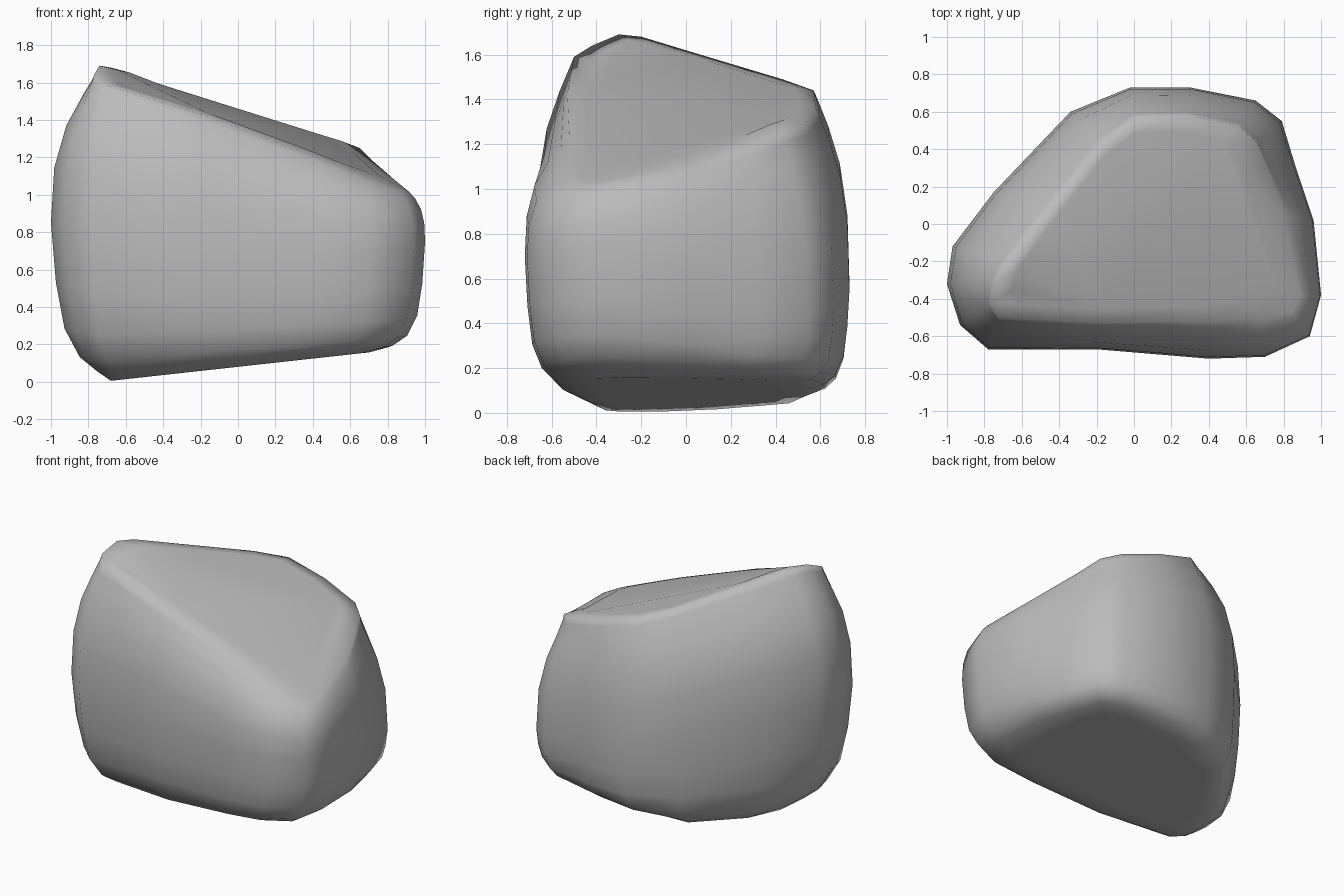
import bpy
import bmesh
from mathutils import Vector

# Remove the default object
default = bpy.data.objects.get("Cube")
if default:
    bpy.data.objects.remove(default, do_unlink=True)


def make_material(name, colour):
    material = bpy.data.materials.new(name)
    material.use_nodes = True
    material.diffuse_color = colour
    material.node_tree.nodes["Principled BSDF"].inputs["Base Color"].default_value = colour
    return material


stone_grey = make_material("stone grey", (0.5, 0.5, 0.5, 1))

# Outline of the gently tilted underside, counter-clockwise from the front corner
foot = [(-.62, -.36), (-.14, -.46), (.28, -.48), (.5, -.48), (.66, -.44), (.7, -.3),
        (.68, .02), (.64, .24), (.58, .4), (.46, .48), (.2, .53), (-.02, .54),
        (-.34, .46), (-.58, .14), (-.67, -.1), (-.68, -.24), (-.67, -.3)]

# Widest line of the boulder, point for point with the foot
girth = [(-.78, -.67, .75), (-.2, -.67, .7), (.4, -.72, .7), (.7, -.71, .7),
         (.94, -.6, .7), (1, -.38, .75), (.96, .02, .62), (.86, .32, .46),
         (.79, .55, .44), (.65, .66, .45), (.3, .73, .55), (-.02, .73, .58),
         (-.34, .6, .7), (-.75, .17, .8), (-.97, -.12, .83), (-1, -.32, .85),
         (-.93, -.54, .8)]

# Rim of the sloping top face
rim = [(-.72, -.5, 1.59), (-.2, -.53, 1.43), (.4, -.52, 1.21), (.68, -.5, 1.1),
       (.84, -.47, 1.04), (.89, -.38, 1.03), (.8, .05, 1.11), (.71, .3, 1.19),
       (.65, .44, 1.25), (.55, .53, 1.28), (.28, .58, 1.36), (0, .57, 1.44),
       (-.18, .43, 1.49), (-.5, .03, 1.61), (-.68, -.2, 1.68), (-.74, -.3, 1.69),
       (-.77, -.42, 1.64)]

# How strongly each column leans in above the girth
lean = [1.5, 1.4, 1.1, 1, 1, 1, 1.1, 1.8, 2.1, 1.8, 1.4, 1.4, 1.4, 1.4, 1.6, 1.7, 1.7]

# Rise toward the girth or rim, paired with the bulge toward the girth
lower_profile = [(0, 0), (.06, .42), (.15, .68), (.33, .86), (.62, .95), (1, 1)]
upper_profile = [(.35, .96), (.62, .8), (.82, .52), (.95, .22), (1, 0)]


def foot_point(x, y):
    return Vector((x, y, .08 + .11 * x))


def undercut(point):
    """The tall end tapers more toward the foot."""
    return 1.7 if point.x < -.7 else 1


def rounded(start, end, rise, spread):
    """Point between two outlines, with separate rise and sideways travel."""
    point = start.lerp(end, spread)
    point.z = start.z + (end.z - start.z) * rise
    return point


def build_boulder():
    foot_points = [foot_point(x, y) for x, y in foot]
    girth_points = [Vector(p) for p in girth]
    rim_points = [Vector(p) for p in rim]
    crown = Vector((0, 0, 1.5))

    # Stack the cross-sections, with an inner ring on each end face
    sections = [[foot_point(x * .8, y * .8) for x, y in foot]]
    for rise, bulge in lower_profile:
        sections.append([rounded(low, wide, rise, bulge ** undercut(wide))
                         for low, wide in zip(foot_points, girth_points)])
    for rise, bulge in upper_profile:
        sections.append([rounded(wide, high, rise, 1 - bulge ** power)
                         for wide, high, power in zip(girth_points, rim_points, lean)])
    sections.append([p.lerp(crown, .15) for p in rim_points])

    # Skin the sections and close both ends
    bm = bmesh.new()
    rings = [[bm.verts.new(co) for co in section] for section in sections]
    count = len(girth)
    for below, above in zip(rings, rings[1:]):
        for i in range(count):
            j = (i + 1) % count
            bm.faces.new((below[i], below[j], above[j], above[i]))
    bm.faces.new(list(reversed(rings[0])))
    bm.faces.new(rings[-1])
    bmesh.ops.recalc_face_normals(bm, faces=bm.faces)

    mesh = bpy.data.meshes.new("boulder")
    bm.to_mesh(mesh)
    bm.free()
    mesh.shade_smooth()
    mesh.materials.append(stone_grey)
    boulder = bpy.data.objects.new("boulder", mesh)
    bpy.context.collection.objects.link(boulder)


build_boulder()
